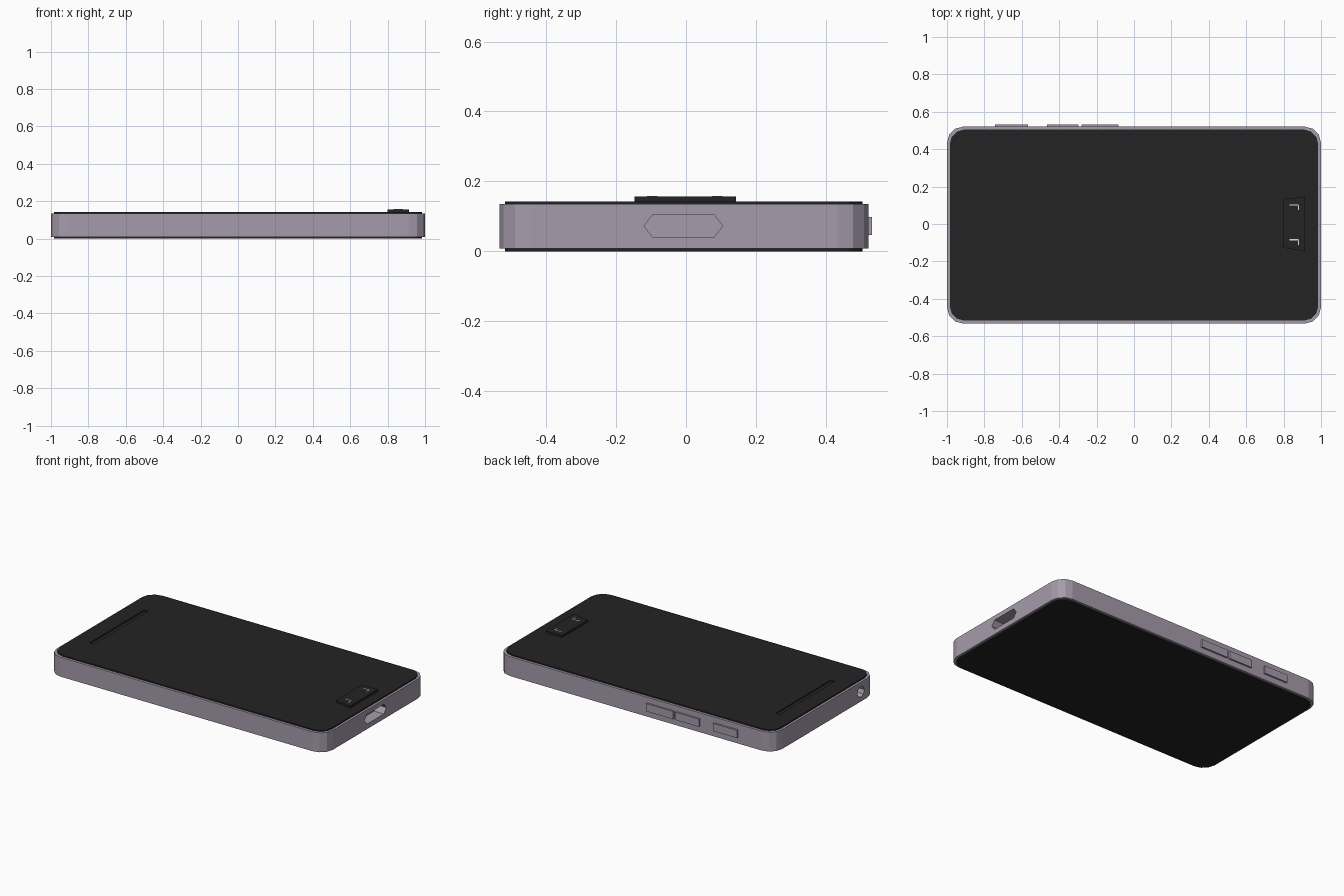
import bpy, bmesh, math

if "Cube" in bpy.data.objects:
    bpy.data.objects.remove(bpy.data.objects["Cube"])


def material(name, rgb):
    m = bpy.data.materials.new(name)
    m.diffuse_color = (*rgb, 1)
    m.use_nodes = True
    m.node_tree.nodes["Principled BSDF"].inputs["Base Color"].default_value = m.diffuse_color
    return m


METAL = material("mauve metal", (0.38, 0.33, 0.41))
BLACK = material("black glass", (0.017, 0.017, 0.017))
WHITE = material("light grey", (0.75, 0.75, 0.75))
CY = -0.006  # body centre in y (buttons stick out on +y)


def prism(name, pts, lo, hi, mat, axis="z"):
    """Extrude a 2D outline from lo to hi; points are (x, y) for z, (y, z) for x."""
    bm = bmesh.new()
    place = (lambda a, b: (a, b, lo)) if axis == "z" else (lambda a, b: (lo, a, b))
    face = bm.faces.new([bm.verts.new(place(a, b)) for a, b in pts])
    ext = bmesh.ops.extrude_face_region(bm, geom=[face])
    verts = [g for g in ext["geom"] if isinstance(g, bmesh.types.BMVert)]
    bmesh.ops.translate(bm, verts=verts, vec=(0, 0, hi - lo) if axis == "z" else (hi - lo, 0, 0))
    bmesh.ops.recalc_face_normals(bm, faces=bm.faces)
    me = bpy.data.meshes.new(name)
    bm.to_mesh(me)
    bm.free()
    me.materials.append(mat)
    ob = bpy.data.objects.new(name, me)
    bpy.context.collection.objects.link(ob)
    return ob


def rect(x0, x1, y0, y1):
    return [(x0, y0), (x1, y0), (x1, y1), (x0, y1)]


def rounded(hx, hy, r, n=3):
    pts = []
    for q, (sx, sy) in enumerate([(1, 1), (-1, 1), (-1, -1), (1, -1)]):
        for i in range(n + 1):
            a = math.pi / 2 * (q + i / n)
            pts.append((sx * (hx - r) + r * math.cos(a), CY + sy * (hy - r) + r * math.sin(a)))
    return pts


def cut(target, cutter):
    mod = target.modifiers.new("cut", "BOOLEAN")
    mod.operation = "DIFFERENCE"
    mod.solver = "EXACT"
    mod.object = cutter
    bpy.context.view_layer.objects.active = target
    bpy.ops.object.modifier_apply(modifier=mod.name)
    bpy.data.objects.remove(cutter)


# metal frame with charging port and headphone socket
frame = prism("frame", rounded(1.0, 0.527, 0.088), 0.008, 0.135, METAL)
port = [(-0.12, 0.073), (-0.095, 0.041), (0.08, 0.041), (0.105, 0.073), (0.08, 0.105), (-0.095, 0.105)]
cut(frame, prism("port_cutter", port, 0.93, 1.05, METAL, "x"))
hole = [(-0.38 + 0.036 * math.cos(k * math.pi / 4), 0.072 + 0.036 * math.sin(k * math.pi / 4)) for k in range(8)]
cut(frame, prism("socket_cutter", hole, -1.05, -0.93, METAL, "x"))

# glass plates, the upper one with a speaker slot
prism("lower_plate", rounded(0.985, 0.511, 0.078), 0.0, 0.02, BLACK)
top = prism("upper_plate", rounded(0.985, 0.511, 0.078), 0.12, 0.143, BLACK)
cut(top, prism("slot_cutter", rect(-0.876, -0.846, -0.285, 0.28), 0.136, 0.2, BLACK))

# camera block with two small lens highlights
prism("camera_block", [(0.80, -0.127), (0.915, -0.147), (0.915, 0.143), (0.80, 0.137)], 0.14, 0.157, BLACK)
for n, y in enumerate((0.09, -0.095)):
    prism(f"lens_mark_a_{n}", rect(0.832, 0.88, y + 0.008, y + 0.014), 0.155, 0.158, WHITE)
    prism(f"lens_mark_b_{n}", rect(0.876, 0.882, y - 0.016, y + 0.008), 0.155, 0.158, WHITE)

# side buttons
for n, (x0, x1) in enumerate([(-0.742, -0.568), (-0.466, -0.296), (-0.28, -0.083)]):
    prism(f"side_button_{n}", rect(x0, x1, 0.51, 0.532), 0.047, 0.098, METAL)
